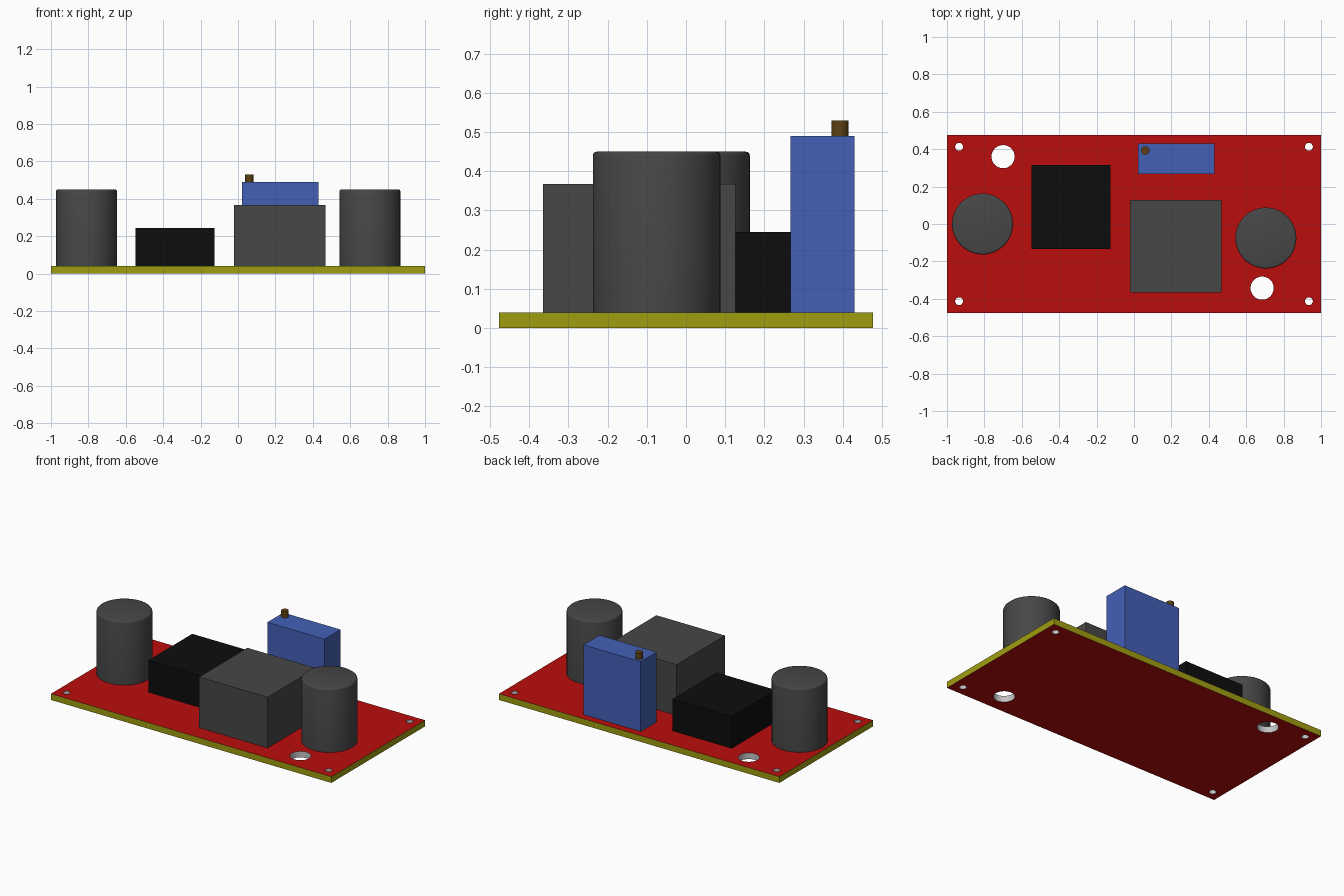
import bpy, bmesh, math

cube = bpy.data.objects.get("Cube")
if cube:
    bpy.data.objects.remove(cube, do_unlink=True)


def material(name, rgb):
    m = bpy.data.materials.new(name)
    m.use_nodes = True
    m.diffuse_color = (*rgb, 1)
    bsdf = next(n for n in m.node_tree.nodes if n.type == 'BSDF_PRINCIPLED')
    bsdf.inputs["Base Color"].default_value = (*rgb, 1)
    return m


RED = material("board red", (0.50, 0.004, 0.004))
YELLOW = material("edge yellow", (0.35, 0.34, 0.005))
SILVER = material("hole silver", (0.55, 0.55, 0.55))
GREY = material("component grey", (0.063, 0.063, 0.063))
BLACK = material("chip black", (0.004, 0.004, 0.004))
BLUE = material("trimmer blue", (0.056, 0.117, 0.47))
BRASS = material("screw brass", (0.11, 0.052, 0.006))

BOARD_X, BOARD_Y, BOARD_Z = 1.0, 0.477, 0.04


def add_object(name, mesh, mats):
    obj = bpy.data.objects.new(name, mesh)
    bpy.context.collection.objects.link(obj)
    for m in mats:
        mesh.materials.append(m)
    return obj


def smooth(obj):
    bpy.ops.object.select_all(action='DESELECT')
    obj.select_set(True)
    bpy.context.view_layer.objects.active = obj
    bpy.ops.object.shade_smooth_by_angle(angle=math.radians(35))


def box(name, x0, x1, y0, y1, top, mat):
    bm = bmesh.new()
    bmesh.ops.create_cube(bm, size=1)
    for v in bm.verts:
        v.co = (x0 if v.co.x < 0 else x1, y0 if v.co.y < 0 else y1,
                BOARD_Z if v.co.z < 0 else top)
    mesh = bpy.data.meshes.new(name)
    bm.to_mesh(mesh)
    bm.free()
    return add_object(name, mesh, [mat])


def cylinder(name, x, y, r, z0, z1, mat, bevel=0.0):
    bm = bmesh.new()
    bmesh.ops.create_cone(bm, cap_ends=True, segments=48, radius1=r, radius2=r, depth=z1 - z0)
    if bevel:
        rim = [e for e in bm.edges if all(v.co.z > 0 for v in e.verts)]
        bmesh.ops.bevel(bm, geom=rim, offset=bevel, segments=3, profile=0.5, affect='EDGES')
    mesh = bpy.data.meshes.new(name)
    bm.to_mesh(mesh)
    bm.free()
    obj = add_object(name, mesh, [mat])
    obj.location = (x, y, (z0 + z1) / 2)
    smooth(obj)
    return obj


# Circuit board: filled outline with drilled holes, extruded to a slab
curve = bpy.data.curves.new("board_outline", 'CURVE')
curve.dimensions = '2D'
curve.fill_mode = 'BOTH'
curve.extrude = BOARD_Z / 2


def outline(points):
    s = curve.splines.new('POLY')
    s.points.add(len(points) - 1)
    for p, (x, y) in zip(s.points, points):
        p.co = (x, y, 0, 1)
    s.use_cyclic_u = True


outline([(-BOARD_X, -BOARD_Y), (BOARD_X, -BOARD_Y), (BOARD_X, BOARD_Y), (-BOARD_X, BOARD_Y)])
holes = [(sx * 0.935, sy * 0.413, 0.021) for sx in (-1, 1) for sy in (-1, 1)]
holes += [(-0.70, 0.36, 0.062), (0.685, -0.343, 0.062)]
for hx, hy, r in holes:
    outline([(hx + r * math.cos(i * math.tau / 32), hy + r * math.sin(i * math.tau / 32))
             for i in range(32)])

helper = bpy.data.objects.new("board_outline", curve)
bpy.context.collection.objects.link(helper)
depsgraph = bpy.context.evaluated_depsgraph_get()
mesh = bpy.data.meshes.new_from_object(helper.evaluated_get(depsgraph))
bpy.data.objects.remove(helper, do_unlink=True)
mesh.name = "circuit_board"
mesh.materials.clear()
board = add_object("circuit_board", mesh, [RED, YELLOW, SILVER])
bm = bmesh.new()
bm.from_mesh(mesh)
bmesh.ops.remove_doubles(bm, verts=bm.verts, dist=1e-5)
bmesh.ops.translate(bm, verts=bm.verts, vec=(0, 0, BOARD_Z / 2))
bmesh.ops.recalc_face_normals(bm, faces=bm.faces)
# Red on both flat sides, yellow on the outer edge, silver in the holes
for f in bm.faces:
    c = f.calc_center_median()
    if abs(f.normal.z) > 0.5:
        f.material_index = 0
    elif abs(c.x) > BOARD_X - 0.001 or abs(c.y) > BOARD_Y - 0.001:
        f.material_index = 1
    else:
        f.material_index = 2
bm.to_mesh(mesh)
bm.free()
smooth(board)

# Capacitors
cylinder("right_capacitor", -0.81, 0.0, 0.163, BOARD_Z, 0.45, GREY, 0.01)
cylinder("left_capacitor", 0.705, -0.075, 0.163, BOARD_Z, 0.45, GREY, 0.01)

# Block components
box("inductor", -0.022, 0.467, -0.365, 0.127, 0.367, GREY)
box("regulator_chip", -0.547, -0.125, -0.133, 0.315, 0.245, BLACK)
box("trimmer_body", 0.022, 0.43, 0.267, 0.43, 0.49, BLUE)

# Trimmer adjusting screw
cylinder("trimmer_screw", 0.06, 0.393, 0.022, 0.49, 0.53, BRASS)
